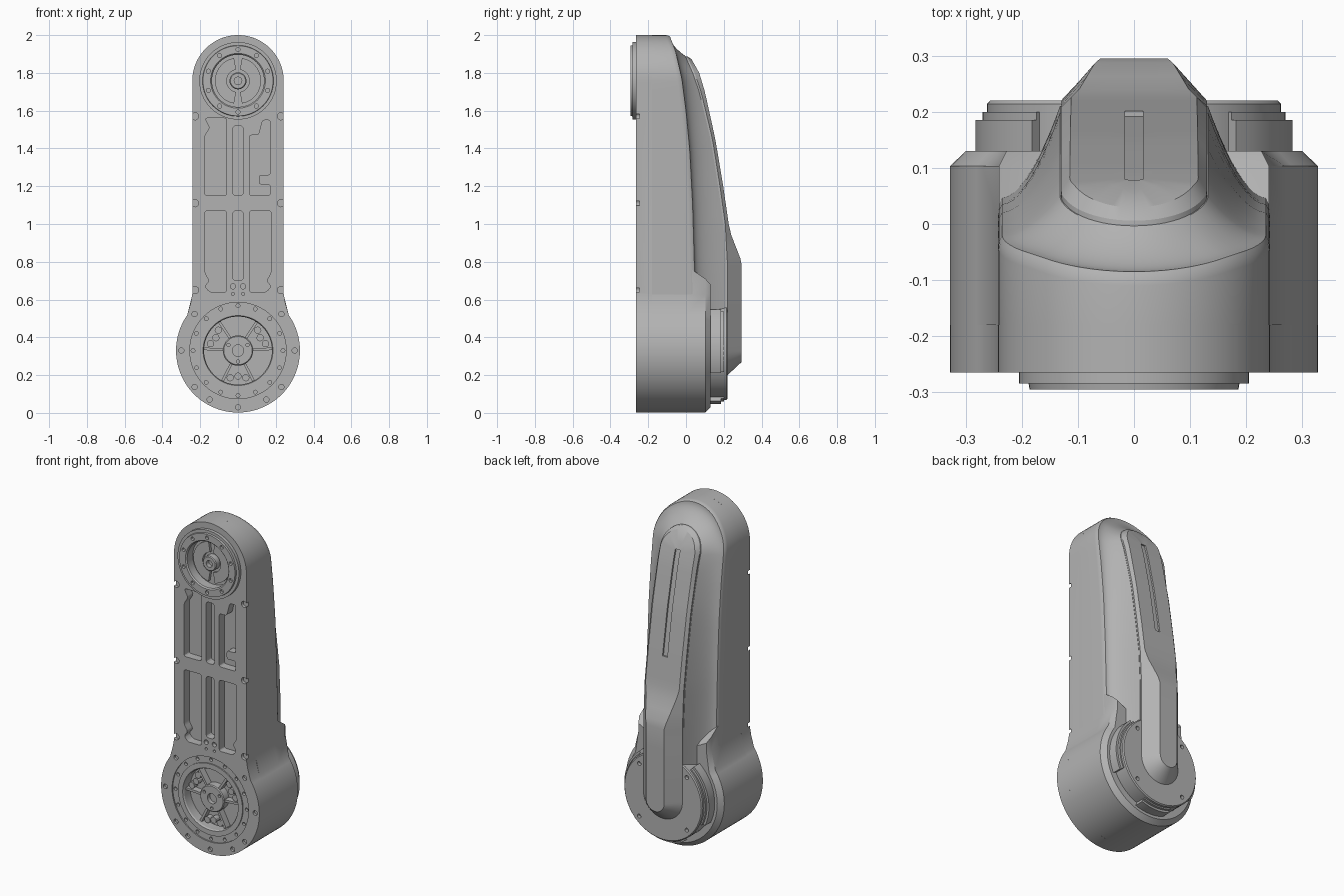
import bpy, bmesh, math
from math import sin, cos, pi, radians

if "Cube" in bpy.data.objects:
    bpy.data.objects.remove(bpy.data.objects["Cube"])

grey = bpy.data.materials.new("satin grey")
grey.use_nodes = True
grey.diffuse_color = (0.45, 0.45, 0.45, 1)
grey.node_tree.nodes["Principled BSDF"].inputs["Base Color"].default_value = grey.diffuse_color

LOW, HIGH = 0.33, 1.758      # heights of the two joint axes
FRONT, SEAM = -0.265, -0.18
parts = []


def finish(name, bm, keep=True):
    bmesh.ops.remove_doubles(bm, verts=bm.verts, dist=0.0002)
    bmesh.ops.recalc_face_normals(bm, faces=bm.faces)
    me = bpy.data.meshes.new(name)
    bm.to_mesh(me)
    bm.free()
    me.materials.append(grey)
    ob = bpy.data.objects.new(name, me)
    bpy.context.scene.collection.objects.link(ob)
    if keep:
        parts.append(ob)
    return ob


def cut(ob, bm):
    tool = finish("cutter", bm, keep=False)
    mod = ob.modifiers.new("cut", 'BOOLEAN')
    mod.operation, mod.solver, mod.object = 'DIFFERENCE', 'EXACT', tool
    bpy.context.view_layer.objects.active = ob
    bpy.ops.object.modifier_apply(modifier=mod.name)
    bpy.data.objects.remove(tool)


def prism(bm, pts, y0, y1, rounding=0):
    """Extrude an x-z outline along y."""
    new = bmesh.new()
    new.faces.new([new.verts.new((x, y0, z)) for x, z in pts])
    if rounding:
        bmesh.ops.bevel(new, geom=new.verts[:], offset=rounding, segments=3,
                        profile=0.5, affect='VERTICES', clamp_overlap=True)
    ext = bmesh.ops.extrude_face_region(new, geom=new.faces[:])
    for v in ext["geom"]:
        if isinstance(v, bmesh.types.BMVert):
            v.co.y = y1
    me = bpy.data.meshes.new("temp")
    new.to_mesh(me)
    new.free()
    bm.from_mesh(me)
    bpy.data.meshes.remove(me)


def arc(r, a0, a1, n, cz, cx=0):
    return [(cx + r * cos(radians(a0 + (a1 - a0) * i / n)),
             cz + r * sin(radians(a0 + (a1 - a0) * i / n))) for i in range(n + 1)]


def circle(r, cx, cz, n=16):
    return arc(r, 0, 360, n, cz, cx)[:-1]


def box(x0, x1, z0, z1):
    return [(x0, z0), (x1, z0), (x1, z1), (x0, z1)]


def polar(r, a, cz):
    return r * cos(radians(a)), cz + r * sin(radians(a))


def grid(bm, rows, wrap=False):
    vs = [[bm.verts.new(p) for p in row] for row in rows]
    for a, b in zip(vs, vs[1:] + (vs[:1] if wrap else [])):
        for i in range(len(a) - 1):
            bm.faces.new((a[i], a[i + 1], b[i + 1], b[i]))


def lathe(name, profile, cz, n=64):
    """Turn (radius, y) points round a y axis at height cz."""
    bm = bmesh.new()
    grid(bm, [[(r * cos(2 * pi * i / n), y, cz + r * sin(2 * pi * i / n))
               for r, y in profile] for i in range(n)], wrap=True)
    return finish(name, bm)


def lerp(keys, z):
    if z <= keys[0][0]:
        return keys[0][1]
    for (z0, a), (z1, b) in zip(keys, keys[1:]):
        if z <= z1:
            return a + (b - a) * (z - z0) / (z1 - z0)
    return keys[-1][1]


# depth curves by height: wall edge, spine edge, spine face, spine face half width
WALL = [(.6, .052), (.76, .045), (1.1, .035), (1.39, .02), (1.6, 0), (1.77, -.022), (1.92, -.055), (2, -.085)]
EDGE = [(.78, .22), (1, .208), (1.2, .18), (1.45, .14), (1.7, .08), (1.8, .045), (1.89, .005)]
FACE = [(.78, .295), (.82, .287), (.94, .24), (1, .226), (1.2, .197), (1.45, .155), (1.7, .1), (1.8, .07), (1.88, .025)]
HALF = [(.78, .06), (1, .112), (1.9, .115)]


def path(z0, closed):
    """Centre height and outward direction round a capsule."""
    zs = [z0] + [z for z in (.65, .78, .82, .88, .94) if z > z0] + [1 + .758 * i / 16 for i in range(17)]
    p = [(z, 1, 0) for z in zs]
    p += [(HIGH, cos(pi * i / 28), sin(pi * i / 28)) for i in range(1, 28)]
    p += [(z, -1, 0) for z in reversed(zs)]
    if closed:
        p += [(z0, -cos(pi * i / 24), -sin(pi * i / 24)) for i in range(1, 24)]
    return p


# arm shell with a hollow sweep up to the spine
bm = bmesh.new()
rows = []
for cz, nx, nz in path(.5, False):
    wall, edge = lerp(WALL, cz + .242 * nz), lerp(EDGE, cz + .13 * nz) - .01
    prof = [(0, SEAM), (.242, SEAM), (.242, wall - .025), (.2405, wall - .01), (.235, wall)]
    prof += [(.235 - .103 * i / 10, wall + (edge - wall) * (i / 10) ** 1.8) for i in range(1, 11)]
    prof.append((0, lerp(EDGE, cz) - .01))
    rows.append([(d * nx, y, cz + d * nz) for d, y in prof])
grid(bm, rows)
bmesh.ops.remove_doubles(bm, verts=bm.verts, dist=0.0002)
bmesh.ops.holes_fill(bm, edges=bm.edges)
finish("arm_shell", bm)

# raised spine cover
bm = bmesh.new()
rows = []
for cz, nx, nz in path(LOW, True):
    edge = lerp(EDGE, cz + .13 * nz)
    half = lerp(HALF, cz)
    prof = [(0, edge - .06), (.13, edge - .06), (.13, edge), (half, lerp(FACE, cz + half * nz)),
            (half / 2, lerp(FACE, cz + half / 2 * nz)), (0, lerp(FACE, cz))]
    rows.append([(d * nx, y, cz + d * nz) for d, y in prof])
grid(bm, rows, wrap=True)
spine = finish("spine_cover", bm)

# narrow groove following the spine face
bm = bmesh.new()
rows = []
for i in range(13):
    z = 1.17 + .6 * i / 12
    y = lerp(FACE, z)
    rows.append([(-.016, y - .01, z), (.016, y - .01, z), (.016, y + .03, z), (-.016, y + .03, z), (-.016, y - .01, z)])
grid(bm, rows)
bmesh.ops.remove_doubles(bm, verts=bm.verts, dist=0.0002)
bmesh.ops.holes_fill(bm, edges=bm.edges)
cut(spine, bm)

# lower drum with shoulders that run into the arm
bm = bmesh.new()
rows = []
for y, r, top in ((SEAM, .328, .78), (0, .328, .78), (.103, .328, .71), (.13, .3, .68)):
    side = .241 - (.328 - r) * .5
    ring = [(0, top - .06), (-.13, top - .05), (-side, top), (-side, .63)]
    ring += arc(r, 145, 395, 60, LOW) + [(side, .63), (side, top), (.13, top - .05), (0, top - .06)]
    rows.append([(x, y, z) for x, z in ring])
grid(bm, rows)
bmesh.ops.remove_doubles(bm, verts=bm.verts, dist=0.0002)
bmesh.ops.holes_fill(bm, edges=bm.edges)
finish("lower_drum", bm)

# front plate
bm = bmesh.new()
outline = arc(.242, 0, 180, 40, HIGH) + [(-.242, .63), (-.25, .585)]
outline += arc(.328, 145, 395, 72, LOW) + [(.25, .585), (.242, .63)]
prism(bm, outline, FRONT, SEAM)
plate = finish("front_plate", bm)

# pockets, slots, edge notches and screw holes
bm = bmesh.new()
upper_left = [(-.175, 1.15), (-.06, 1.15), (-.06, 1.56), (-.175, 1.56), (-.148, 1.51), (-.175, 1.47)]
upper_right = [(.06, 1.15), (.06, 1.47), (.11, 1.47), (.13, 1.55), (.17, 1.55), (.17, 1.26),
               (.11, 1.26), (.11, 1.21), (.17, 1.21), (.17, 1.15)]
lower_left = [(-.175, 1.07), (-.06, 1.07), (-.06, .64), (-.15, .64), (-.175, .67), (-.15, .7), (-.175, .74)]
for pts in (upper_left, upper_right, lower_left, [(-x, z) for x, z in lower_left]):
    prism(bm, pts, -.3, -.215, .012)
for z0, z1 in ((1.15, 1.52), (.7, 1.07)):
    prism(bm, box(-.028, .028, z0, z1), -.3, -.215, .018)
for s in (-1, 1):
    for z in (.65, 1.11, 1.57):
        prism(bm, circle(.019, s * .227, z), -.3, -.247)
    prism(bm, circle(.014, s * .027, .67), -.3, -.24)
    prism(bm, circle(.008, s * .027, .63), -.3, -.24)
for a in (0, 180, 270, 40, 140, 220, 320, 240, 300):
    prism(bm, circle(.014, *polar(.3, a, LOW)), -.3, -.25)
cut(plate, bm)

# stepped seats for the two joints
for r, z, y in ((.255, LOW, -.257), (.185, LOW, -.2), (.138, HIGH, -.235)):
    bm = bmesh.new()
    prism(bm, circle(r, 0, z, 64), -.3, y)
    cut(plate, bm)
bm = bmesh.new()
for i in range(16):
    prism(bm, circle(.01, *polar(.238, i * 22.5, LOW)), -.3, -.24)
cut(plate, bm)

# lower joint: bearing lip, hub, spokes and stud clusters
lathe("lower_bearing_lip", [(.215, -.25), (.215, -.264), (.185, -.264), (.18, -.255), (.18, -.2), (.215, -.25)], LOW)
lathe("lower_hub", [(0, -.225), (.03, -.225), (.03, -.25), (.075, -.25), (.08, -.245), (.08, -.19), (0, -.19)], LOW, 48)
bm = bmesh.new()
for k in range(3):
    for off in (-27, 27):
        a = 30 + 120 * k + off
        px, pz = polar(.007, a + 90, 0)
        (x0, z0), (x1, z1) = polar(.07, a, LOW), polar(.183, a, LOW)
        prism(bm, [(x0 - px, z0 - pz), (x1 - px, z1 - pz), (x1 + px, z1 + pz), (x0 + px, z0 + pz)], -.24, -.19)
    for off, r in ((-16, .15), (0, .135), (16, .15)):
        prism(bm, circle(.019, *polar(r, 30 + 120 * k + off, LOW), 12), -.235, -.19)
finish("lower_hub_spokes", bm)
bm = bmesh.new()
for i in range(3):
    prism(bm, circle(.009, *polar(.058, 90 + 60 + 120 * i, LOW), 12), -.3, -.235)
cut(parts[-2], bm)

# upper joint: stepped collar, centre stud and rib
collar = lathe("upper_collar", [(.205, -.262), (.205, -.284), (.188, -.284), (.186, -.295), (.145, -.295),
                                (.138, -.288), (.138, -.236), (.205, -.262)], HIGH)
bm = bmesh.new()
for i in range(10):
    prism(bm, circle(.011, *polar(.165, 18 + 36 * i, HIGH), 12), -.31, -.28)
cut(collar, bm)
lathe("upper_stud", [(0, -.25), (.02, -.25), (.02, -.275), (.04, -.275), (.045, -.27), (.045, -.23), (0, -.23)], HIGH, 40)
bm = bmesh.new()
for s in (-1, 1):
    prism(bm, arc(.122, -80 + 90 * (1 - s), 80 + 90 * (1 - s), 24, HIGH)
          + arc(.06, 80 + 90 * (1 - s), -80 + 90 * (1 - s), 16, HIGH), -.252, -.23)
finish("upper_inner_plates", bm)

# rear hub disc with screw holes and side lugs
disc = lathe("rear_disc", [(0, .1), (.262, .1), (.262, .214), (.256, .22), (0, .22)], LOW)
bm = bmesh.new()
for a in (45, 135, 225, 315):
    prism(bm, circle(.012, *polar(.225, a, LOW)), .2, .25)
cut(disc, bm)
bm = bmesh.new()
for a0, a1 in ((-25, 50), (130, 205), (250, 290)):
    for r, y in ((.283, .185), (.27, .2)):
        prism(bm, arc(r, a0, a1, 14, LOW) + arc(.24, a1, a0, 14, LOW), .11, y)
finish("rear_lugs", bm)

# smooth shading with crisp edges
bpy.ops.object.select_all(action='DESELECT')
for ob in parts:
    ob.select_set(True)
bpy.context.view_layer.objects.active = parts[0]
bpy.ops.object.shade_smooth_by_angle(angle=radians(28))
